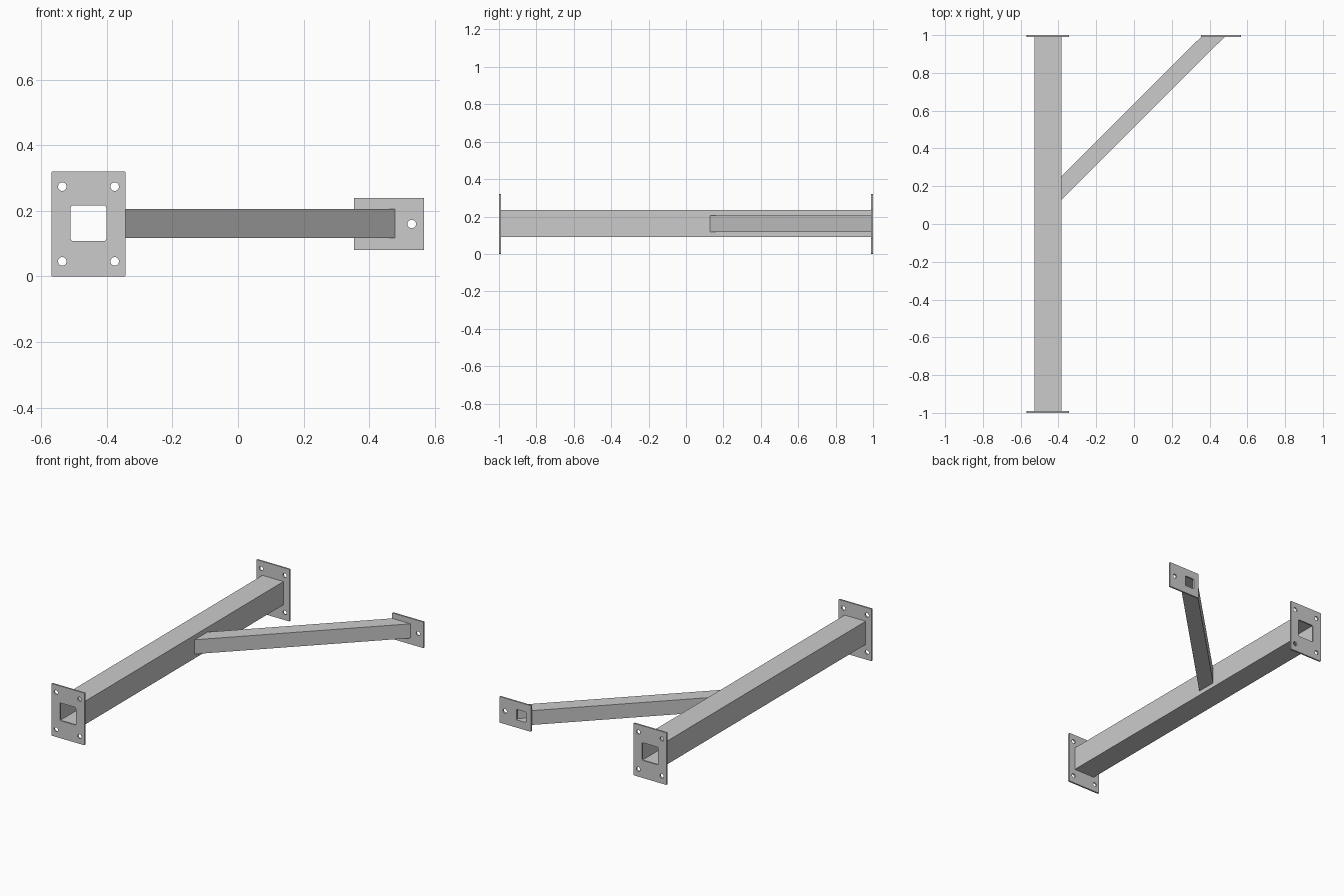
import bpy, bmesh
from math import sin, cos, pi, sqrt

if "Cube" in bpy.data.objects:
    bpy.data.objects.remove(bpy.data.objects["Cube"])

T = 0.01          # plate thickness
ZC = 0.16         # height of the tube axes
MX = -0.456       # main tube axis


def circle(cx, cy, r, n=24):
    return [(cx + r * cos(2 * pi * i / n), cy + r * sin(2 * pi * i / n)) for i in range(n)]


def rounded_rect(cx, cy, w, h, r, n=4):
    pts = []
    for k, (sx, sy) in enumerate([(1, 1), (-1, 1), (-1, -1), (1, -1)]):
        for i in range(n + 1):
            a = pi / 2 * (k + i / n)
            pts.append((cx + sx * (w / 2 - r) + r * cos(a), cy + sy * (h / 2 - r) + r * sin(a)))
    return pts


def plate(name, y, loops):
    """Flat upright plate: first loop is the outline, the others are holes."""
    cu = bpy.data.curves.new(name, 'CURVE')
    cu.dimensions = '2D'
    cu.fill_mode = 'BOTH'
    cu.extrude = T / 2
    for loop in loops:
        sp = cu.splines.new('POLY')
        sp.points.add(len(loop) - 1)
        for p, (x, z) in zip(sp.points, loop):
            p.co = (x, z, 0, 1)
        sp.use_cyclic_u = True
    ob = bpy.data.objects.new(name, cu)
    ob.location.y = y
    ob.rotation_euler.x = pi / 2
    bpy.context.collection.objects.link(ob)
    bpy.ops.object.select_all(action='DESELECT')
    bpy.context.view_layer.objects.active = ob
    ob.select_set(True)
    bpy.ops.object.convert(target='MESH')
    bm = bmesh.new()
    bm.from_mesh(ob.data)
    bmesh.ops.remove_doubles(bm, verts=bm.verts, dist=1e-5)
    bmesh.ops.recalc_face_normals(bm, faces=bm.faces)
    bm.to_mesh(ob.data)
    bm.free()
    bpy.ops.object.shade_smooth_by_angle()


def tube(name, half, wall, start, end):
    """Hollow square tube; start and end map section (u, v) to a 3D point."""
    bm = bmesh.new()
    rings = []
    for place in (start, end):
        for h in (half, half - wall):
            rings.append([bm.verts.new(place(u * h, v * h))
                          for u, v in ((-1, -1), (1, -1), (1, 1), (-1, 1))])
    o0, i0, o1, i1 = rings
    for a, b in ((o0, o1), (o1, i1), (i1, i0), (i0, o0)):
        for k in range(4):
            j = (k + 1) % 4
            bm.faces.new((a[k], a[j], b[j], b[k]))
    bmesh.ops.recalc_face_normals(bm, faces=bm.faces)
    me = bpy.data.meshes.new(name)
    bm.to_mesh(me)
    bm.free()
    bpy.context.collection.objects.link(bpy.data.objects.new(name, me))


# main square tube between the two large plates
tube("main_tube", 0.0715, 0.009,
     lambda u, v: (MX + u, -1 + T, ZC + 0.003 + v),
     lambda u, v: (MX + u, 1 - T, ZC + 0.003 + v))

# diagonal brace, mitred at 45 degrees at both ends
S = sqrt(2)
tube("diagonal_brace", 0.044, 0.007,
     lambda u, v: (MX + 0.0715, 0.191 - S * u, ZC + 0.002 + v),
     lambda u, v: (0.417 + S * u, 1 - T, ZC + 0.002 + v))

# large end plates with a square opening and four bolt holes
for name, s in (("front_end_plate", -1), ("back_end_plate", 1)):
    plate(name, s * (1 - T / 2),
          [rounded_rect(MX, ZC, 0.225, 0.32, 0.003),
           rounded_rect(MX, ZC + 0.002, 0.109, 0.109, 0.008)] +
          [circle(MX + 0.08 * a, ZC + 0.114 * b, 0.013) for a in (-1, 1) for b in (-1, 1)])

# small plate at the end of the brace
plate("brace_end_plate", 1 - T / 2,
      [rounded_rect(0.461, ZC, 0.213, 0.16, 0.001),
       rounded_rect(0.42, ZC, 0.064, 0.064, 0.004),
       circle(0.53, ZC, 0.013)])
